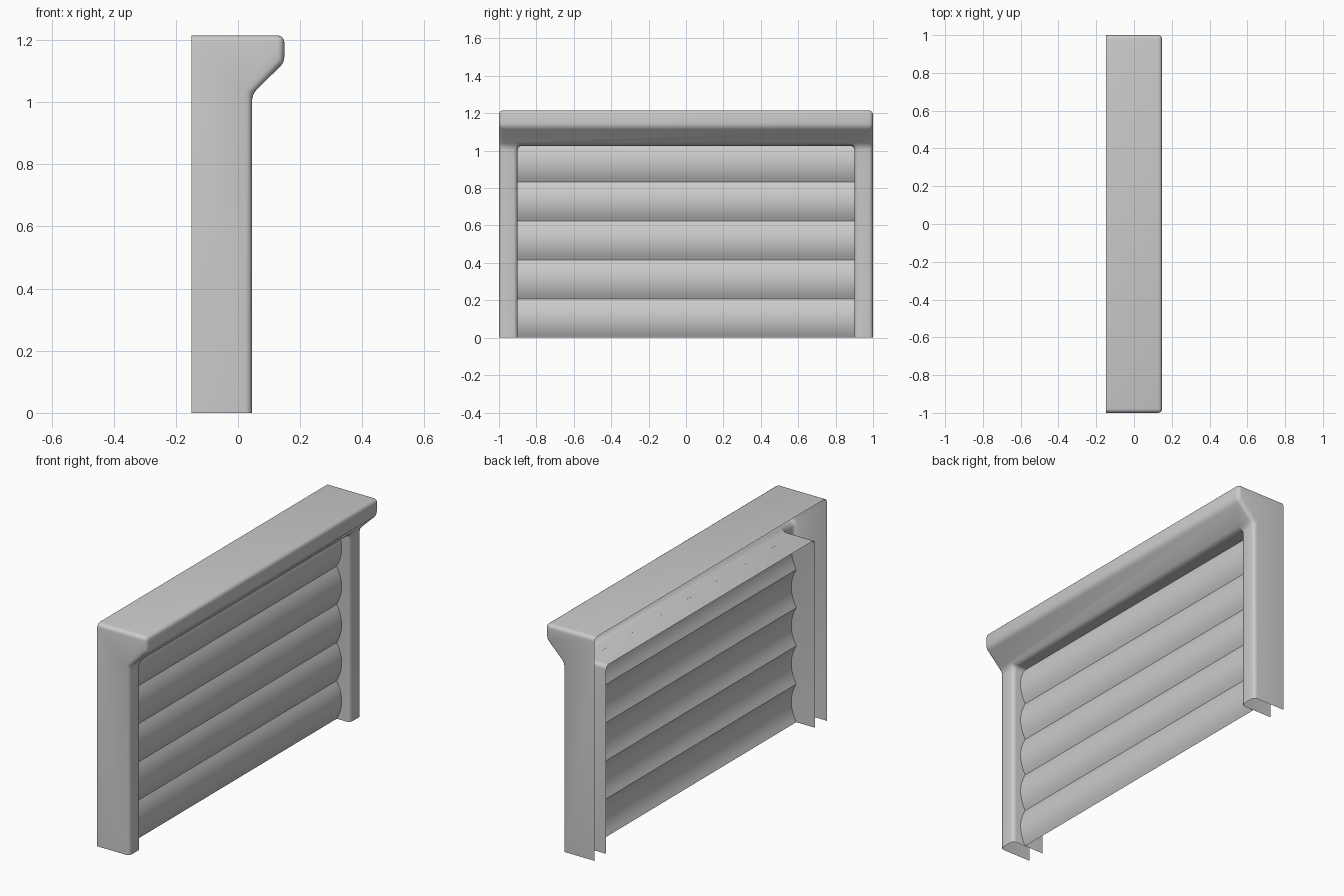
import bpy, bmesh, math

if "Cube" in bpy.data.objects:
    bpy.data.objects.remove(bpy.data.objects["Cube"])

BACK, JAMB, FRONT = -0.149, 0.045, 0.149      # depths along x
TOP, LIP, SILL = 1.215, 1.128, 1.026          # header heights
OUT, INN = 1.0, 0.9                           # half widths


def finish(bm, name, angle):
    mesh = bpy.data.meshes.new(name)
    bm.to_mesh(mesh)
    bm.free()
    obj = bpy.data.objects.new(name, mesh)
    bpy.context.collection.objects.link(obj)
    bpy.ops.object.select_all(action='DESELECT')
    obj.select_set(True)
    bpy.context.view_layer.objects.active = obj
    bpy.ops.object.shade_smooth_by_angle(angle=math.radians(angle))
    return obj


# Frame: thin shell, open at the back and underneath
bm = bmesh.new()


def face(*pts):
    bm.faces.new([bm.verts.new(p) for p in pts])


# Header: top, front and sloped underside
face((BACK, -OUT, TOP), (FRONT, -OUT, TOP), (FRONT, OUT, TOP), (BACK, OUT, TOP))
face((FRONT, -OUT, TOP), (FRONT, -OUT, LIP), (FRONT, OUT, LIP), (FRONT, OUT, TOP))
face((FRONT, -OUT, LIP), (JAMB, -OUT, SILL), (JAMB, -INN, SILL),
     (JAMB, INN, SILL), (JAMB, OUT, SILL), (FRONT, OUT, LIP))
# Ceiling of the opening
face((JAMB, -INN, SILL), (BACK, -INN, SILL), (BACK, INN, SILL), (JAMB, INN, SILL))
for s in (-1, 1):
    # Jamb front, inner reveal and outer end wall
    a, b = s * OUT, s * INN
    face((JAMB, a, SILL), (JAMB, a, 0), (JAMB, b, 0), (JAMB, b, SILL))
    face((JAMB, b, SILL), (JAMB, b, 0), (BACK, b, 0), (BACK, b, SILL))
    face((BACK, a, 0), (JAMB, a, 0), (JAMB, a, SILL), (FRONT, a, LIP),
         (FRONT, a, TOP), (BACK, a, TOP))
bmesh.ops.remove_doubles(bm, verts=bm.verts, dist=1e-5)
bmesh.ops.recalc_face_normals(bm, faces=bm.faces)
if max(bm.faces, key=lambda f: f.calc_center_median().z).normal.z < 0:
    bmesh.ops.reverse_faces(bm, faces=bm.faces)
folds = [e for e in bm.edges if len(e.link_faces) == 2 and e.calc_face_angle() > 0.3]
bmesh.ops.bevel(bm, geom=folds, offset=0.022, offset_type='OFFSET', segments=4,
                profile=0.5, affect='EDGES', clamp_overlap=True)
finish(bm, "shutter_frame", 40)

# Shutter curtain: five slats bulging forward with sharp creases between
bm = bmesh.new()
PITCH, STEPS, CREASE, BULGE = 0.208, 12, -0.035, 0.03
rows = []
for i in range(5 * STEPS + 1):
    t = (i % STEPS) / STEPS
    x = CREASE + BULGE * 4 * t * (1 - t)
    z = min(i * PITCH / STEPS, 1.03)
    rows.append([bm.verts.new((x, y, z)) for y in (-INN, INN)])
    if z >= 1.03:
        break
for lo, hi in zip(rows, rows[1:]):
    bm.faces.new((lo[0], lo[1], hi[1], hi[0]))
finish(bm, "shutter_slats", 30)
